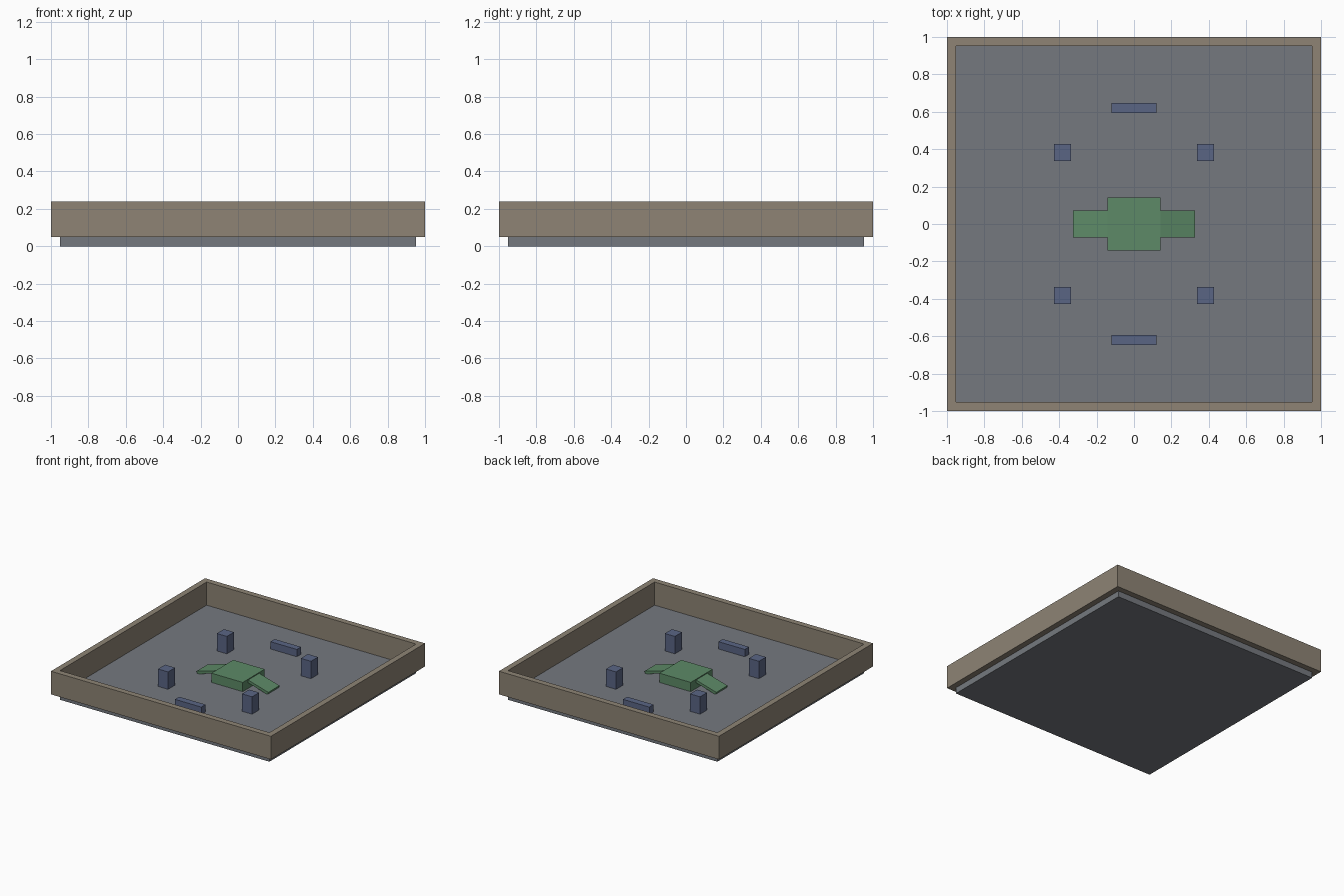
import bpy, bmesh, math
from mathutils import Matrix, Vector

if "Cube" in bpy.data.objects:
    bpy.data.objects.remove(bpy.data.objects["Cube"])


def srgb(r, g, b):
    lin = lambda c: ((c / 255 + 0.055) / 1.055) ** 2.4
    return (lin(r), lin(g), lin(b), 1)


def material(name, rgb):
    m = bpy.data.materials.new(name)
    m.diffuse_color = srgb(*rgb)
    m.use_nodes = True
    m.node_tree.nodes["Principled BSDF"].inputs["Base Color"].default_value = m.diffuse_color
    return m


STONE = material("warm stone", (142, 132, 117))
SLATE = material("slate grey", (117, 121, 127))
BLUE = material("dusty blue", (90, 101, 132))
GREEN = material("moss green", (93, 138, 103))


def finish(name, bm, mat):
    bmesh.ops.recalc_face_normals(bm, faces=bm.faces)
    me = bpy.data.meshes.new(name)
    bm.to_mesh(me)
    bm.free()
    me.materials.append(mat)
    ob = bpy.data.objects.new(name, me)
    bpy.context.collection.objects.link(ob)
    return ob


def box(name, centre, size, mat, tilt=0.0):
    """Box of the given size, tilted about y."""
    bm = bmesh.new()
    bmesh.ops.create_cube(bm, size=1, matrix=Matrix.Translation(centre)
                          @ Matrix.Rotation(tilt, 4, 'Y')
                          @ Matrix.Diagonal((*size, 1)))
    return finish(name, bm, mat)


FLOOR = 0.05          # top of the floor slab
RIM = 0.24            # top of the walls
INNER = 0.952         # half width inside the walls

# Floor slab
box("floor", (0, 0, FLOOR / 2), (2 * INNER, 2 * INNER, FLOOR), SLATE)

# Square ring of walls, extruded from a flat frame
bm = bmesh.new()
signs = [(-1, -1), (1, -1), (1, 1), (-1, 1)]
outer = [bm.verts.new((x, y, FLOOR)) for x, y in signs]
inner = [bm.verts.new((x * INNER, y * INNER, FLOOR)) for x, y in signs]
frame = [bm.faces.new((outer[i], outer[(i + 1) % 4], inner[(i + 1) % 4], inner[i]))
         for i in range(4)]
ext = bmesh.ops.extrude_face_region(bm, geom=frame, use_keep_orig=True)
bmesh.ops.translate(bm, vec=Vector((0, 0, RIM - FLOOR)),
                    verts=[v for v in ext["geom"] if isinstance(v, bmesh.types.BMVert)])
finish("perimeter_wall", bm, STONE)

# Four corner posts
for x, y in signs:
    box("post", (x * 0.382, y * 0.382, FLOOR + 0.0715), (0.092, 0.092, 0.143), BLUE)

# Front and back low barriers
for s in (-1, 1):
    box("low_barrier", (0, s * 0.62, FLOOR + 0.03), (0.24, 0.055, 0.06), BLUE)

# Central platform with a sloping ramp on each side
box("centre_platform", (0, 0, FLOOR + 0.038), (0.285, 0.285, 0.076), GREEN)
for s in (-1, 1):
    box("ramp", (s * 0.222, 0, 0.085), (0.21, 0.145, 0.022), GREEN, s * math.radians(16))
